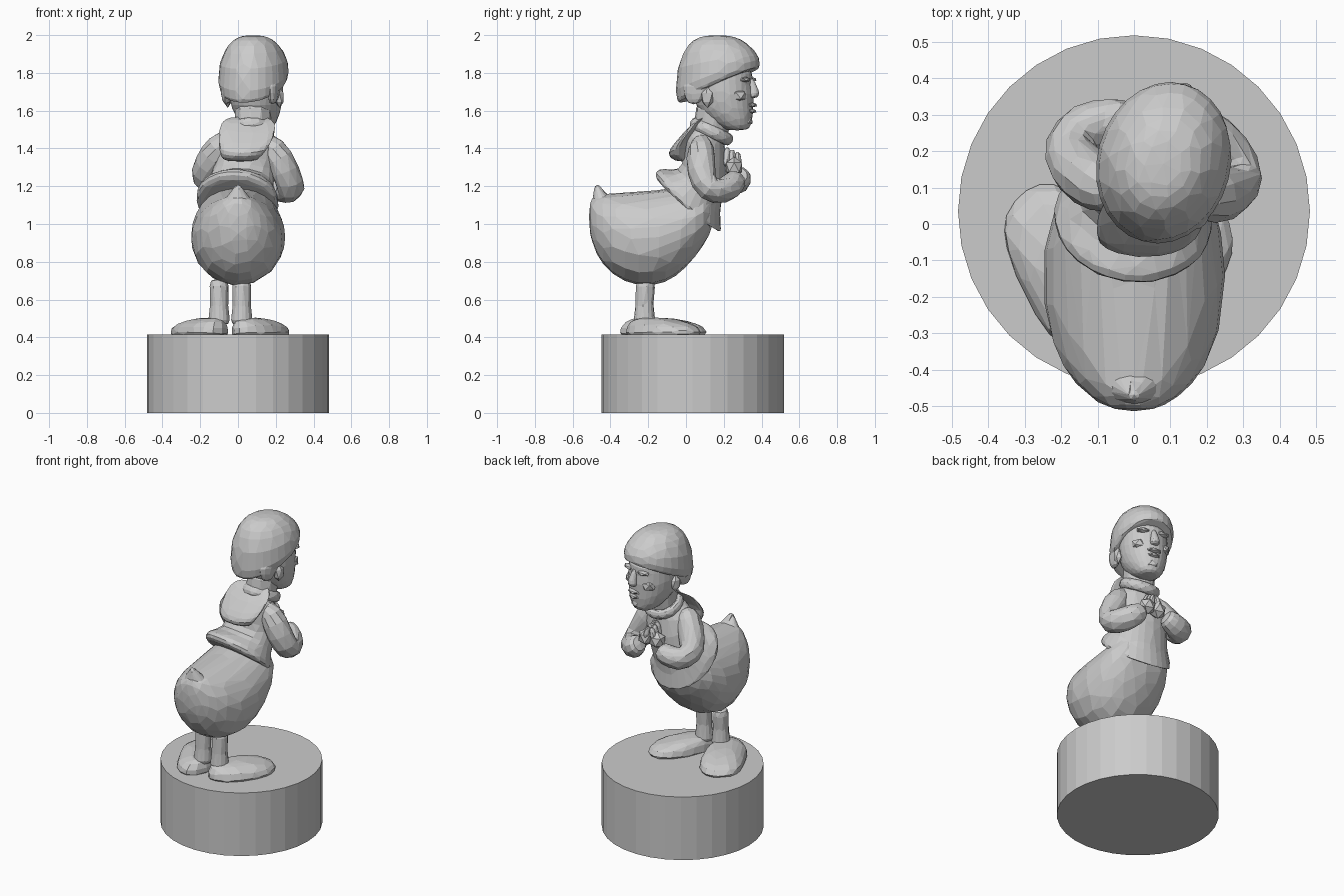
import bpy, bmesh, math
from mathutils import Vector, Matrix


def finish(name, bm, keep=1.0, sub=1, mat=None):
    """Turn a bmesh into a flat-shaded, lightly faceted object."""
    if mat is not None:
        bm.transform(mat)
    bmesh.ops.recalc_face_normals(bm, faces=bm.faces)
    me = bpy.data.meshes.new(name)
    bm.to_mesh(me)
    bm.free()
    ob = bpy.data.objects.new(name, me)
    bpy.context.collection.objects.link(ob)
    if sub:
        ob.modifiers.new("round", 'SUBSURF').levels = sub
        ob.modifiers["round"].render_levels = sub
    if keep < 1:
        ob.modifiers.new("facets", 'DECIMATE').ratio = keep
    return ob


def skin(bm, loops):
    """Bridge rings of points and cap both ends."""
    rows = [[bm.verts.new(p) for p in loop] for loop in loops]
    n = len(rows[0])
    for a, b in zip(rows, rows[1:]):
        for i in range(n):
            j = (i + 1) % n
            bm.faces.new((a[i], a[j], b[j], b[i]))
    bm.faces.new(rows[0])
    bm.faces.new(rows[-1])


def ring(c, u, v, n):
    return [c + u * math.cos(2 * math.pi * i / n) + v * math.sin(2 * math.pi * i / n)
            for i in range(n)]


def loft(name, rings, n=12, keep=0.4, mat=None):
    """Rings are (x, y, z, half width, half depth, tilt in degrees)."""
    bm = bmesh.new()
    loops = []
    for x, y, z, rx, ry, t in rings:
        t = math.radians(t)
        v = Vector((0, math.cos(t), math.sin(t))) * ry * 1.03
        loops.append(ring(Vector((x, y, z)), Vector((rx * 1.03, 0, 0)), v, n))
    skin(bm, loops)
    return finish(name, bm, keep, 1, mat)


def tube(name, pts, n=8, keep=0.5, mat=None):
    """Round limb through (x, y, z, radius) points."""
    bm = bmesh.new()
    P = [Vector(p[:3]) for p in pts]
    loops = []
    for i, p in enumerate(P):
        d = P[min(i + 1, len(P) - 1)] - P[max(i - 1, 0)]
        u = d.cross(Vector((0.3, 0.2, 1)) if abs(d.normalized().z) < 0.8 else Vector((0, 1, 0))).normalized()
        v = d.cross(u).normalized()
        loops.append(ring(p, u * pts[i][3], v * pts[i][3], n))
    skin(bm, loops)
    return finish(name, bm, keep, 1, mat)


def blob(name, c, size, mat=None, sub=2):
    bm = bmesh.new()
    bmesh.ops.create_icosphere(bm, subdivisions=sub, radius=1)
    bm.transform(Matrix.Translation(c) @ Matrix.Diagonal((*size, 1)))
    return finish(name, bm, 1, 0, mat)


def yaw(x, y, deg):
    T = Matrix.Translation((x, y, 0))
    return T @ Matrix.Rotation(math.radians(deg), 4, 'Z') @ T.inverted()


# Pedestal
bm = bmesh.new()
bmesh.ops.create_cone(bm, cap_ends=True, segments=32, radius1=0.483, radius2=0.483, depth=0.415)
finish("pedestal", bm, 1, 0, Matrix.Translation((0, 0.035, 0.2075)))

# Splayed webbed feet: outlines stacked and shrunk towards the ankle
feet = {
    "left": ((-0.1, -0.22), [(-0.03, -0.26), (-0.07, -0.06), (-0.13, 0.06), (-0.22, 0.12), (-0.3, 0.1),
             (-0.36, 0.02), (-0.36, -0.06), (-0.3, -0.19), (-0.24, -0.31), (-0.13, -0.38)]),
    "right": ((0.02, -0.22), [(0.0, -0.33), (0.1, -0.31), (0.19, -0.24), (0.26, -0.12), (0.28, -0.04),
              (0.25, 0.05), (0.18, 0.09), (0.08, 0.05), (0.0, -0.08), (-0.05, -0.24)]),
}
for side, ((ax, ay), outline) in feet.items():
    bm = bmesh.new()
    skin(bm, [[Vector((ax + (x - ax) * s, ay + (y - ay) * s, z)) for x, y in outline]
              for z, s in ((0.41, 1), (0.418, 1.0), (0.455, 1), (0.49, 0.7), (0.505, 0.35))])
    finish(side + "_foot", bm, 0.4)
    tube(side + "_leg", [(ax, ay, 0.46, 0.075), (ax, ay, 0.52, 0.055), (ax, ay, 0.62, 0.05),
                         (ax, ay + 0.01, 0.72, 0.065)])

# Plump bird body, swept from tail to chest, with upturned tail
loft("body", [(0, -0.515, 1.04, 0.05, 0.08, 90), (0, -0.48, 1.0, 0.12, 0.16, 90),
              (0, -0.40, 0.945, 0.2, 0.215, 90), (0, -0.25, 0.915, 0.248, 0.255, 90),
              (0, -0.1, 0.935, 0.253, 0.25, 90), (0, 0.0, 0.985, 0.235, 0.22, 90),
              (0.01, 0.1, 1.05, 0.2, 0.16, 90), (0.01, 0.15, 1.08, 0.1, 0.08, 90)], 14)
loft("tail", [(0, -0.39, 1.03, 0.14, 0.11, 0), (0, -0.43, 1.11, 0.095, 0.075, 0),
              (0, -0.462, 1.17, 0.04, 0.03, 0), (0, -0.47, 1.21, 0.012, 0.012, 0)], 8)

# Jacket: flared hem, waist fold, chest and shoulders
turn = yaw(0.03, 0.1, -8)
loft("jacket", [(0.01, 0.02, 1.09, 0.19, 0.18, -40), (0.01, 0.01, 1.095, 0.215, 0.225, -40),
                (0.01, 0.005, 1.135, 0.222, 0.228, -40), (0.01, 0.025, 1.18, 0.2, 0.19, -38),
                (0.02, 0.075, 1.2, 0.17, 0.135, -35), (0.03, 0.11, 1.3, 0.165, 0.13, -28),
                (0.045, 0.105, 1.41, 0.165, 0.12, -25), (0.05, 0.115, 1.46, 0.135, 0.1, -25),
                (0.06, 0.135, 1.5, 0.09, 0.075, -25)], 14, 0.45, turn)
# Waist roll above the hem
bm = bmesh.new()
loops = []
for i in range(14):
    a = 2 * math.pi * i / 14
    r = Vector((math.cos(a), math.sin(a), 0))
    loops.append([r * 0.1 + r * 0.033 * math.cos(b) + Vector((0, 0, 0.04 * math.sin(b)))
                  for b in (k * math.pi / 3 for k in range(6))])
rows = [[bm.verts.new(p) for p in l] for l in loops]
for i in range(14):
    a, b = rows[i], rows[(i + 1) % 14]
    for k in range(6):
        bm.faces.new((a[k], a[(k + 1) % 6], b[(k + 1) % 6], b[k]))
finish("collar", bm, 0.5, 1, Matrix.Translation((0.07, 0.135, 1.49)) @ Matrix.Rotation(-0.45, 4, 'X'))

# Hood hanging at the back
loft("hood", [(0.055, 0.08, 1.56, 0.11, 0.03, 20), (0.055, 0.055, 1.54, 0.15, 0.06, 35),
              (0.045, 0.0, 1.47, 0.155, 0.085, 35), (0.03, -0.045, 1.405, 0.135, 0.065, 30),
              (0.015, -0.035, 1.355, 0.11, 0.045, 15), (0.01, -0.01, 1.33, 0.08, 0.03, 0)], 10, 0.5)

# Bent sleeves and clasped hands
tube("left_sleeve", [(-0.04, 0.09, 1.46, 0.05), (-0.09, 0.1, 1.42, 0.085), (-0.155, 0.15, 1.31, 0.09),
                     (-0.185, 0.21, 1.24, 0.085), (-0.13, 0.27, 1.215, 0.08), (-0.05, 0.285, 1.24, 0.07),
                     (0.0, 0.28, 1.26, 0.055)], 10)
tube("right_sleeve", [(0.13, 0.08, 1.46, 0.05), (0.18, 0.08, 1.42, 0.08), (0.25, 0.075, 1.28, 0.085),
                      (0.295, 0.11, 1.17, 0.08), (0.25, 0.21, 1.175, 0.08), (0.19, 0.26, 1.22, 0.07),
                      (0.15, 0.26, 1.25, 0.055)], 10)
for side, x, s in (("left", 0.03, 1), ("right", 0.11, -1)):
    blob(side + "_hand", (x, 0.255, 1.3), (0.055, 0.05, 0.055), None, 1)
    for k in range(3):
        tube(f"{side}_finger_{k}", [(x + 0.01 * s, 0.21 + 0.035 * k, 1.3, 0.022),
                                    (x + 0.02 * s, 0.215 + 0.03 * k, 1.36, 0.022),
                                    (x + 0.035 * s, 0.22 + 0.025 * k, 1.41 - 0.015 * k, 0.016)], 6)

# Head parts, all turned slightly to one side
look = yaw(0.085, 0.18, -15)
tube("neck", [(0.07, 0.12, 1.44, 0.1), (0.08, 0.14, 1.54, 0.1), (0.085, 0.16, 1.66, 0.115)], 10)
hx = 0.09
loft("face", [(hx, 0.28, 1.495, 0.05, 0.05, 0), (hx, 0.27, 1.515, 0.08, 0.08, 5),
              (hx, 0.23, 1.57, 0.115, 0.13, 5), (hx, 0.205, 1.63, 0.135, 0.155, 0),
              (hx, 0.2, 1.7, 0.145, 0.163, 0), (hx, 0.2, 1.74, 0.142, 0.15, 0),
              (hx, 0.195, 1.79, 0.145, 0.168, 0), (hx, 0.18, 1.86, 0.12, 0.14, 0)], 14, 0.6, look)
loft("nose", [(hx, 0.345, 1.78, 0.016, 0.015, 0), (hx, 0.36, 1.73, 0.02, 0.025, 0),
              (hx, 0.37, 1.69, 0.034, 0.033, 0), (hx, 0.36, 1.665, 0.028, 0.025, 0)], 8, 0.7, look)
blob("upper_lip", (hx, 0.355, 1.63), (0.05, 0.03, 0.014), look, 1)
blob("lower_lip", (hx, 0.352, 1.598), (0.042, 0.03, 0.014), look, 1)
blob("chin", (hx, 0.33, 1.548), (0.045, 0.032, 0.032), look, 1)
for s, side in ((-1, "left"), (1, "right")):
    blob(side + "_cheek", (hx + 0.075 * s, 0.3, 1.68), (0.05, 0.05, 0.04), look, 1)
    blob(side + "_brow", (hx + 0.06 * s, 0.335, 1.765), (0.05, 0.03, 0.015), look, 1)
    blob(side + "_ear", (hx + 0.142 * s, 0.15, 1.67), (0.025, 0.035, 0.055), look, 1)
    loft(side + "_sideburn", [(hx + 0.125 * s, 0.1, 1.77, 0.04, 0.1, 0), (hx + 0.13 * s, 0.08, 1.69, 0.03, 0.07, 0),
                              (hx + 0.125 * s, 0.07, 1.63, 0.02, 0.03, 0)], 8, 0.6, look)

# Swept helmet-like hair with a forward fringe
hx = 0.085
loft("hair", [(hx, 0.175, 1.735, 0.15, 0.215, 24), (hx, 0.175, 1.73, 0.168, 0.238, 24),
              (hx, 0.168, 1.765, 0.185, 0.244, 22), (hx, 0.165, 1.84, 0.184, 0.228, 13),
              (hx, 0.165, 1.92, 0.155, 0.188, 4), (hx, 0.165, 1.98, 0.105, 0.13, 0),
              (hx, 0.165, 2.0, 0.05, 0.06, 0)], 14, 0.45, look)
